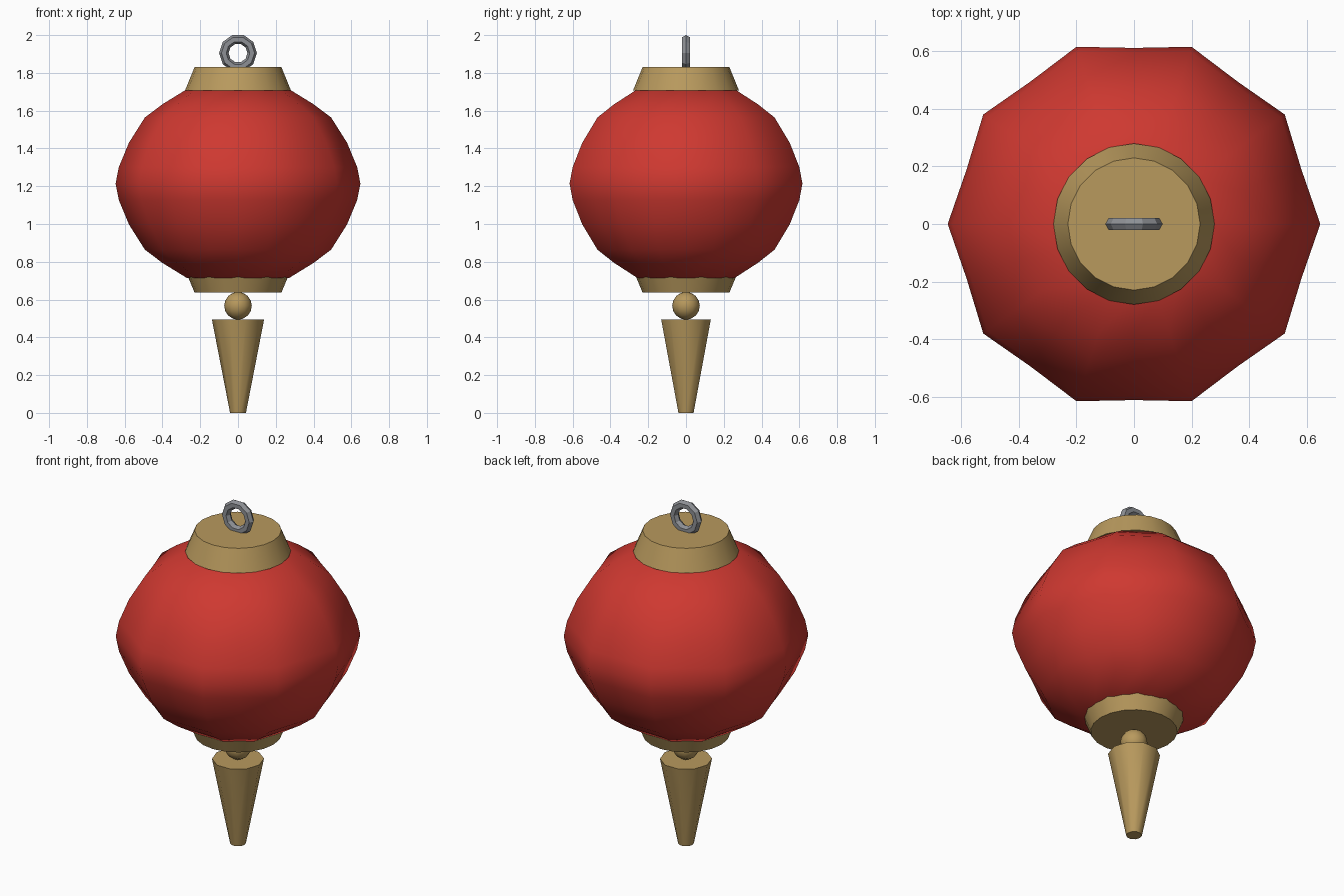
import bpy, math
from mathutils import Matrix

if "Cube" in bpy.data.objects:
    bpy.data.objects.remove(bpy.data.objects["Cube"])


def material(name, rgb):
    m = bpy.data.materials.new(name)
    m.diffuse_color = (*rgb, 1)
    m.use_nodes = True
    m.node_tree.nodes["Principled BSDF"].inputs["Base Color"].default_value = m.diffuse_color
    return m


RED = material("red paper", (0.62, 0.04, 0.03))
GOLD = material("dull gold", (0.48, 0.32, 0.11))
STEEL = material("grey metal", (0.27, 0.28, 0.30))


def build(name, verts, faces, mat, angle=None):
    me = bpy.data.meshes.new(name)
    me.from_pydata(verts, [], faces)
    me.materials.append(mat)
    ob = bpy.data.objects.new(name, me)
    bpy.context.collection.objects.link(ob)
    if angle:
        bpy.ops.object.select_all(action='DESELECT')
        ob.select_set(True)
        bpy.context.view_layer.objects.active = ob
        bpy.ops.object.shade_smooth_by_angle(angle=math.radians(angle))
    return ob


def lathe(name, profile, sides, mat, angle=40, valley=1.0):
    """Revolve (radius, z) points, bottom to top; every odd meridian is scaled by valley."""
    verts, faces = [], []
    for r, z in profile:
        for i in range(sides):
            a = 2 * math.pi * i / sides
            k = r * (valley if i % 2 else 1)
            verts.append((k * math.cos(a), k * math.sin(a), z))
    for j in range(len(profile) - 1):
        for i in range(sides):
            n = (i + 1) % sides
            faces.append((j * sides + i, j * sides + n, (j + 1) * sides + n, (j + 1) * sides + i))
    faces.append(tuple(reversed(range(sides))))
    top = (len(profile) - 1) * sides
    faces.append(tuple(range(top, top + sides)))
    return build(name, verts, faces, mat, angle)


# Ribbed paper body, symmetric about its equator
MID = 1.214
half = [(0.27, 0.50), (0.40, 0.42), (0.493, 0.35), (0.577, 0.217), (0.631, 0.087)]
body = [(r, MID - h) for r, h in half] + [(0.648, MID)] + [(r, MID + h) for r, h in reversed(half)]
lathe("lantern_body", body, 20, RED, 60, valley=0.945)

# Flared end caps
lathe("bottom_cap", [(0.23, 0.637), (0.28, 0.757)], 20, GOLD)
lathe("top_cap", [(0.28, 1.708), (0.23, 1.83)], 20, GOLD)

# Bead and tassel
bead = [(0.073 * math.sin(math.pi * k / 8), 0.567 - 0.073 * math.cos(math.pi * k / 8)) for k in range(1, 8)]
bead = [(0.006, 0.494)] + bead + [(0.006, 0.64)]
lathe("tassel_bead", bead, 12, GOLD, 60)
lathe("tassel", [(0.042, 0.0), (0.138, 0.494)], 10, GOLD)

# Hanging ring, upright in the xz plane
bpy.ops.mesh.primitive_torus_add(major_segments=10, minor_segments=6, major_radius=0.075,
                                 minor_radius=0.025)
ring = bpy.context.object
ring.name = "hanging_ring"
ring.data.transform(Matrix.Translation((0, 0, 1.905)) @ Matrix.Rotation(math.pi / 2, 4, 'X'))
ring.data.materials.append(STEEL)
